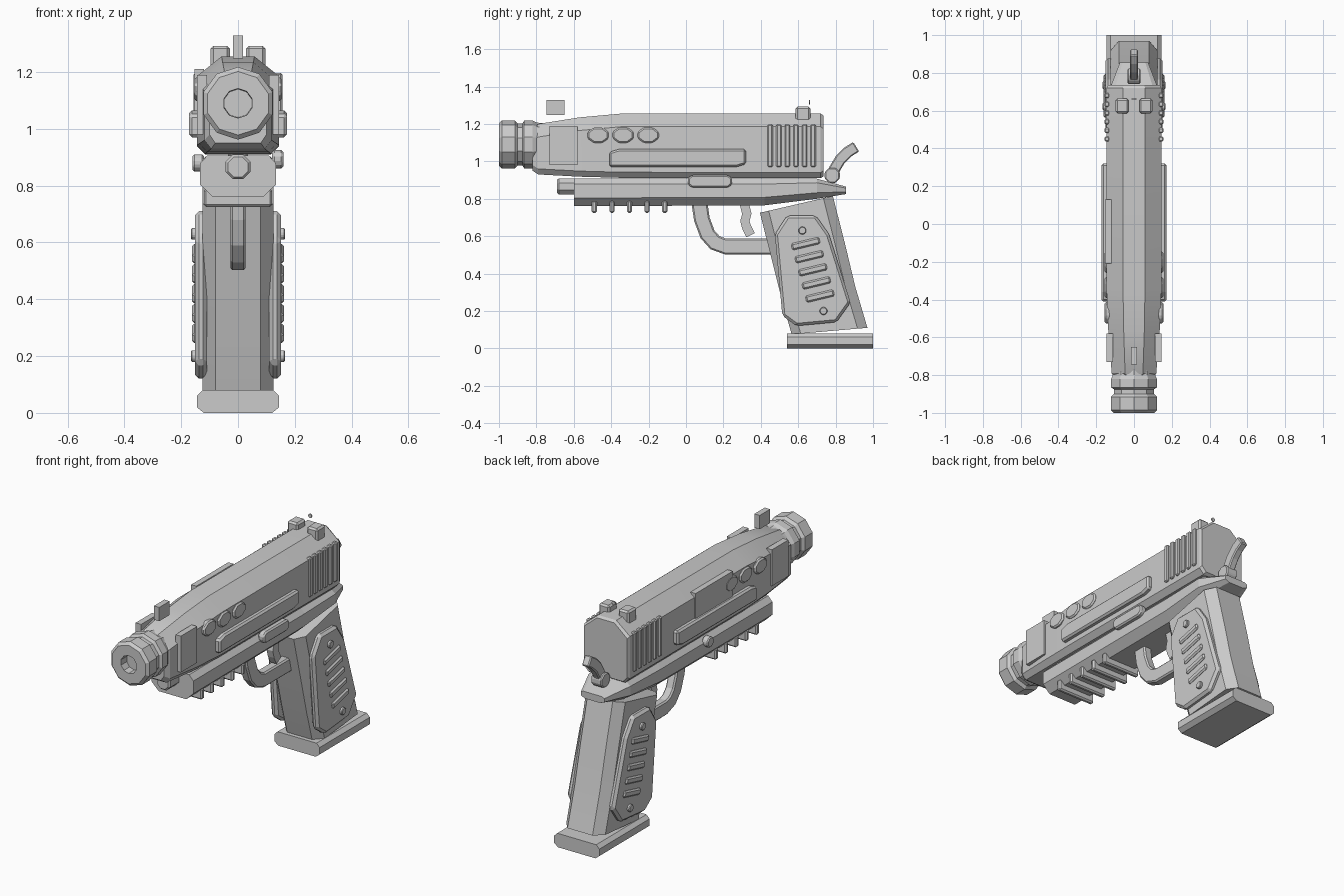
import bpy, bmesh, math
from mathutils import Vector

if "Cube" in bpy.data.objects:
    bpy.data.objects.remove(bpy.data.objects["Cube"])


def loft(name, rings, bevel=0, smooth=False):
    """Skin a list of equal-length point rings and cap both ends."""
    bm = bmesh.new()
    vs = [[bm.verts.new(p) for p in r] for r in rings]
    n = len(vs[0])
    for a, b in zip(vs, vs[1:]):
        for i in range(n):
            j = (i + 1) % n
            bm.faces.new((a[i], a[j], b[j], b[i]))
    bm.faces.new(vs[0])
    bm.faces.new(vs[-1])
    bmesh.ops.recalc_face_normals(bm, faces=bm.faces)
    me = bpy.data.meshes.new(name)
    bm.to_mesh(me)
    bm.free()
    ob = bpy.data.objects.new(name, me)
    bpy.context.collection.objects.link(ob)
    if bevel:
        m = ob.modifiers.new("bevel", 'BEVEL')
        m.width, m.segments, m.limit_method = bevel, 1, 'ANGLE'
        m.angle_limit = math.radians(35)
    if smooth:
        bpy.ops.object.select_all(action='DESELECT')
        ob.select_set(True)
        bpy.context.view_layer.objects.active = ob
        bpy.ops.object.shade_smooth_by_angle(angle=math.radians(25))
    return ob


def plate(name, yz, x0, x1, bevel=0):
    """Side profile (y, z) extruded across x."""
    return loft(name, [[(x, y, z) for y, z in yz] for x in (x0, x1)], bevel)


def rect(y0, y1, z0, z1):
    return [(y0, z0), (y1, z0), (y1, z1), (y0, z1)]


def oval(y, z, ry, rz, n=8, start=math.pi / 8):
    return [(y + ry * math.cos(start + k * math.tau / n),
             z + rz * math.sin(start + k * math.tau / n)) for k in range(n)]


def band(name, path, width, half, bevel=0):
    """Strip of constant width following a (y, z) path."""
    pts = [Vector(p) for p in path]
    rings = []
    for i, p in enumerate(pts):
        t = (pts[min(i + 1, len(pts) - 1)] - pts[max(i - 1, 0)]).normalized()
        o = Vector((-t.y, t.x)) * width / 2
        rings.append([(s * half, *(p + d * o)) for s, d in ((-1, 1), (1, 1), (1, -1), (-1, -1))])
    return loft(name, rings, bevel)


def turned(name, profile, zc, n, start):
    """Polygonal turned part along y from (y, radius) pairs."""
    return loft(name, [[(px, y, pz) for px, pz in oval(0, zc, r, r, n, start)] for y, r in profile])


def mirrored(half):
    return half + [(-x, y, z) for x, y, z in reversed(half)]


# Muzzle with groove and bore
turned("muzzle", [(-.95, .05), (-1, .052), (-1, .112), (-.985, .128), (-.915, .128), (-.9, .112),
                  (-.875, .112), (-.865, .128), (-.82, .128), (-.8, .118), (-.74, .11)], 1.09, 10, math.pi / 2)

# Slide: tapered toward the muzzle
loft("slide", [mirrored([(.8 * w, y, zb), (w, y, zb + .03), (w, y, zt - .07), (.4 * w, y, zt)])
               for y, w, zb, zt in ((-.82, .1, .95, 1.18), (-.79, .118, .93, 1.2), (-.57, .136, .918, 1.235),
                                    (-.35, .145, .912, 1.255), (.72, .145, .91, 1.255), (.735, .138, .92, 1.245))],
     smooth=True)

# Frame with tapering rear tang
loft("frame", [mirrored([(.66 * w, y, zb), (w, y, zb + .3 * (zt - zb)), (w, y, zt - .2 * (zt - zb)), (.8 * w, y, zt)])
               for y, w, zb, zt in ((-.6, .134, .76, .907), (.42, .134, .765, .907),
                                    (.7, .134, .8, .907), (.855, .075, .825, .865))])

# Recoil rod below the muzzle
turned("guide_rod", [(-.69, .038), (-.68, .047), (-.55, .047)], .866, 8, math.pi / 8)

# Accessory rail ribs
for i in range(5):
    y = -.49 + i * .094
    plate(f"rail_rib_{i}", rect(y - .014, y + .014, .725, .79), -.12, .12, .008)

# Trigger guard and trigger
band("trigger_guard", [(.07, .79), (.085, .69), (.115, .61), (.155, .565), (.21, .545), (.47, .545)], .085, .027, .008)
band("trigger", [(.31, .78), (.325, .72), (.315, .68), (.325, .645), (.345, .605)], .05, .02)

# Grip: chamfered section swept along the raked handle
grip = []
for fy, fz, by, bz in ((.395, .725, .785, .815), (.455, .49, .85, .56), (.515, .25, .905, .33), (.565, .075, .97, .11)):
    f, b = Vector((fy, fz)), Vector((by, bz))
    grip.append(mirrored([(x, *f.lerp(b, t)) for x, t in ((.08, 0), (.125, .12), (.125, .87), (.08, 1))]))
loft("grip", grip, smooth=True)

# Magazine base plate
loft("magazine_base", [mirrored([(.12, y, 0), (.145, y, .02), (.145, y, .06), (.125, y, .08)]) for y in (.54, 1)])

# Parts repeated on both sides
panel = [(.54, .71), (.695, .71), (.765, .61), (.88, .245), (.805, .14), (.59, .12), (.515, .175), (.475, .61)]
for s, side in ((1, "right"), (-1, "left")):
    plate(f"grip_panel_{side}", panel, s * .11, s * .152, .014)
    for i in range(5):
        c = Vector((.64 + i * .019, .56 - i * .07))
        u, v = Vector((.075, .018)), Vector((-.004, .018))
        plate(f"grip_rib_{side}_{i}", [c - u - v, c + u - v, c + u + v, c - u + v], s * .14, s * .162, .008)
    for i, (y, z) in enumerate(((.622, .63), (.735, .2))):
        plate(f"grip_screw_{side}_{i}", oval(y, z, .022, .022), s * .14, s * .166, .004)
    # Slide details: long rail, round inserts, front plate, grip serrations
    plate(f"side_rail_{side}", [(-.41, .97), (.27, .97), (.32, .985), (.32, 1.065), (-.36, 1.065), (-.41, 1.05)],
          s * .13, s * .172, .01)
    for i in range(3):
        plate(f"side_insert_{side}_{i}", oval(-.47 + i * .134, 1.14, .061, .045), s * .12, s * .155, .008)
    plate(f"front_plate_{side}", rect(-.73, -.58, .98, 1.19), s * .11, s * .145)
    for i in range(6):
        y = .45 + i * .046
        plate(f"serration_{side}_{i}", rect(y - .014, y + .014, .97, 1.197), s * .13, s * .156, .006)
    # Rear sight post
    plate(f"rear_sight_{side}", rect(.585, .665, 1.21, 1.292), s * .028, s * .097, .01)

# Left port cover, left pin and right slide catch
plate("port_cover", rect(-.21, .13, 1.02, 1.21), -.153, -.12)
plate("frame_pin", oval(0, .88, .032, .032), -.16, -.12, .006)
plate("slide_catch", [(.03, .86), (.225, .86), (.247, .878), (.247, .91), (.225, .926), (.03, .926),
                      (.01, .91), (.01, .878)], .12, .16, .008)

# Sights
plate("front_sight", rect(-.745, -.65, 1.248, 1.328), -.017, .017)
turned("sight_dot", [(.658, .012), (.664, .012)], 1.317, 8, 0)

# Hammer
plate("hammer_pivot", oval(.782, .925, .044, .044), -.035, .035, .006)
band("hammer", [(.775, .9), (.795, .96), (.825, 1.01), (.865, 1.05), (.91, 1.078)], .06, .022, .006)
